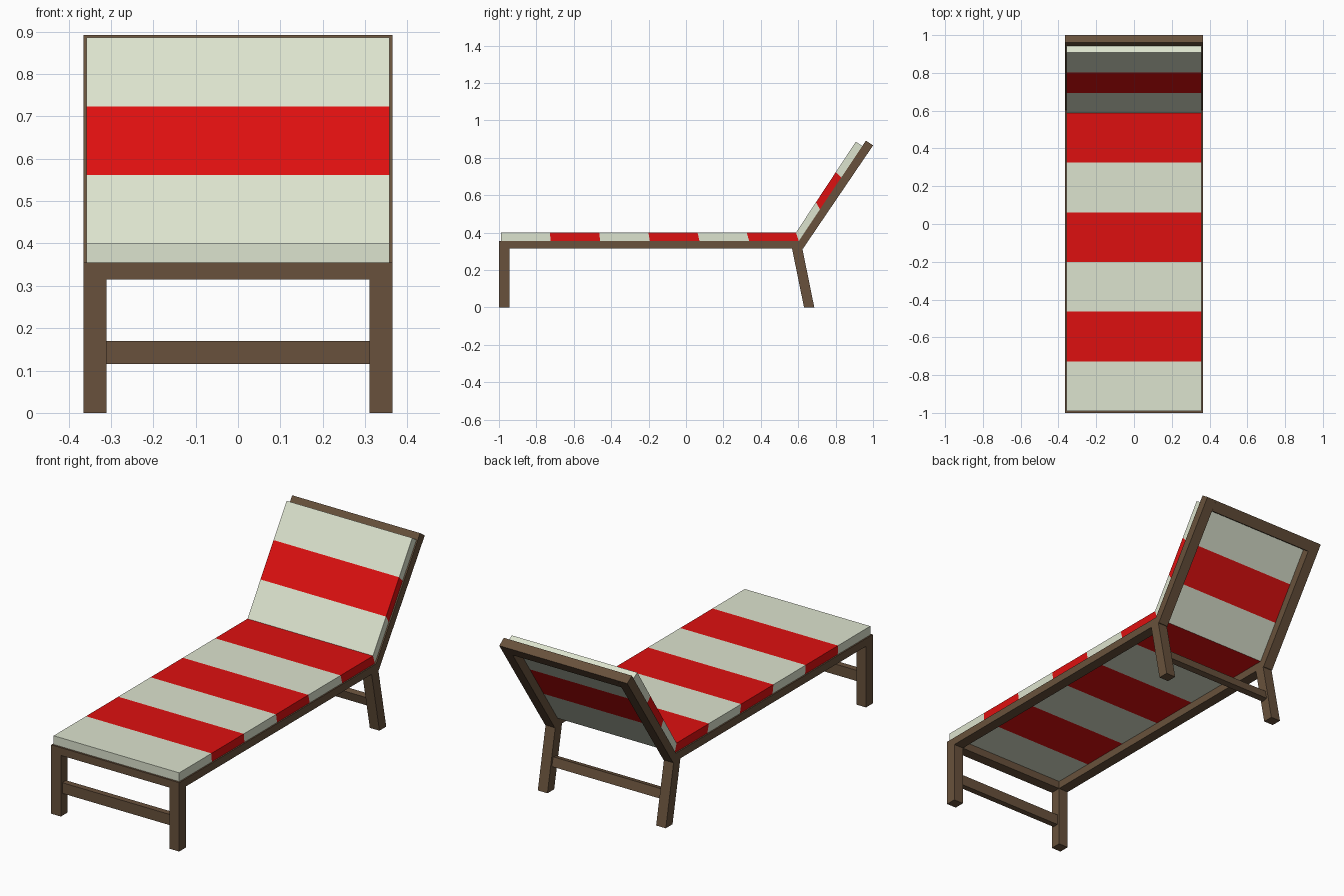
import bpy, bmesh
from mathutils import Vector

if "Cube" in bpy.data.objects:
    bpy.data.objects.remove(bpy.data.objects["Cube"])


def material(name, rgb):
    m = bpy.data.materials.new(name)
    m.diffuse_color = (*rgb, 1)
    m.use_nodes = True
    m.node_tree.nodes["Principled BSDF"].inputs["Base Color"].default_value = m.diffuse_color
    return m


WOOD = material("brown wood", (0.138, 0.083, 0.045))
CREAM = material("cream fabric", (0.72, 0.77, 0.62))
RED = material("red fabric", (0.73, 0.005, 0.005))


def finish(name, bm, mats):
    bmesh.ops.recalc_face_normals(bm, faces=bm.faces)
    me = bpy.data.meshes.new(name)
    bm.to_mesh(me)
    bm.free()
    for m in mats:
        me.materials.append(m)
    ob = bpy.data.objects.new(name, me)
    bpy.context.collection.objects.link(ob)
    return ob


def prism(name, profile, x0, x1, mirror=False):
    """Extrude a side (y, z) profile along x, optionally mirrored."""
    bm = bmesh.new()
    face = bm.faces.new([bm.verts.new((x0, y, z)) for y, z in profile])
    ext = bmesh.ops.extrude_face_region(bm, geom=[face])
    verts = [v for v in ext["geom"] if isinstance(v, bmesh.types.BMVert)]
    bmesh.ops.translate(bm, vec=(x1 - x0, 0, 0), verts=verts)
    ob = finish(name, bm, [WOOD])
    if mirror:
        ob.modifiers.new("Mirror", 'MIRROR').use_mirror_merge = False
    return ob


def rect(y0, y1, z0, z1):
    return [(y0, z0), (y1, z0), (y1, z1), (y0, z1)]


IN, OUT = 0.31, 0.365

# Bent side rails: seat and backrest in one piece
hinge_up, top_up = Vector((0.603, 0.355)), Vector((0.962, 0.892))
hinge_low, top_low = Vector((0.626, 0.315)), Vector((1.0, 0.866))
prism("side_rails", [(-1, 0.355), hinge_up, top_up, top_low, hinge_low, (-1, 0.315)],
      IN, OUT, True)

# Cross rails at the foot and the head
prism("foot_rail", rect(-1, -0.945, 0.315, 0.355), -IN, IN)
down = (hinge_up - top_up).normalized() * 0.055
prism("head_rail", [top_up, top_low, top_low + down, top_up + down], -IN, IN)

# Legs, the rear ones splayed
prism("front_legs", rect(-1, -0.945, 0, 0.315), IN, OUT, True)
prism("rear_legs", [(0.631, 0), (0.686, 0), (0.622, 0.315), (0.567, 0.315)], IN, OUT, True)

# Stretchers between the legs
prism("front_stretcher", rect(-0.988, -0.957, 0.115, 0.17), -IN, IN)
prism("rear_stretcher", [(0.619, 0.118), (0.650, 0.124), (0.639, 0.17), (0.608, 0.164)],
      -IN, IN)


# Striped cushion: six seat bands and three back bands following the bend
def line(start, bend, end):
    a, b, c = Vector(start), Vector(bend), Vector(end)
    return [a.lerp(b, i / 6) for i in range(6)] + [b.lerp(c, i / 3) for i in range(4)]


upper = line((-0.99, 0.40), (0.588, 0.40), (0.908, 0.886))
lower = line((-0.99, 0.355), (0.603, 0.355), (0.943, 0.863))
bm = bmesh.new()
W = 0.358
rings = [[bm.verts.new((x, *p)) for x, p in ((-W, u), (W, u), (W, l), (-W, l))]
         for u, l in zip(upper, lower)]
for i, (a, b) in enumerate(zip(rings, rings[1:])):
    for k in range(4):
        n = (k + 1) % 4
        bm.faces.new((a[k], a[n], b[n], b[k])).material_index = i % 2
bm.faces.new(rings[0])
bm.faces.new(rings[-1])
finish("striped_cushion", bm, [CREAM, RED])
